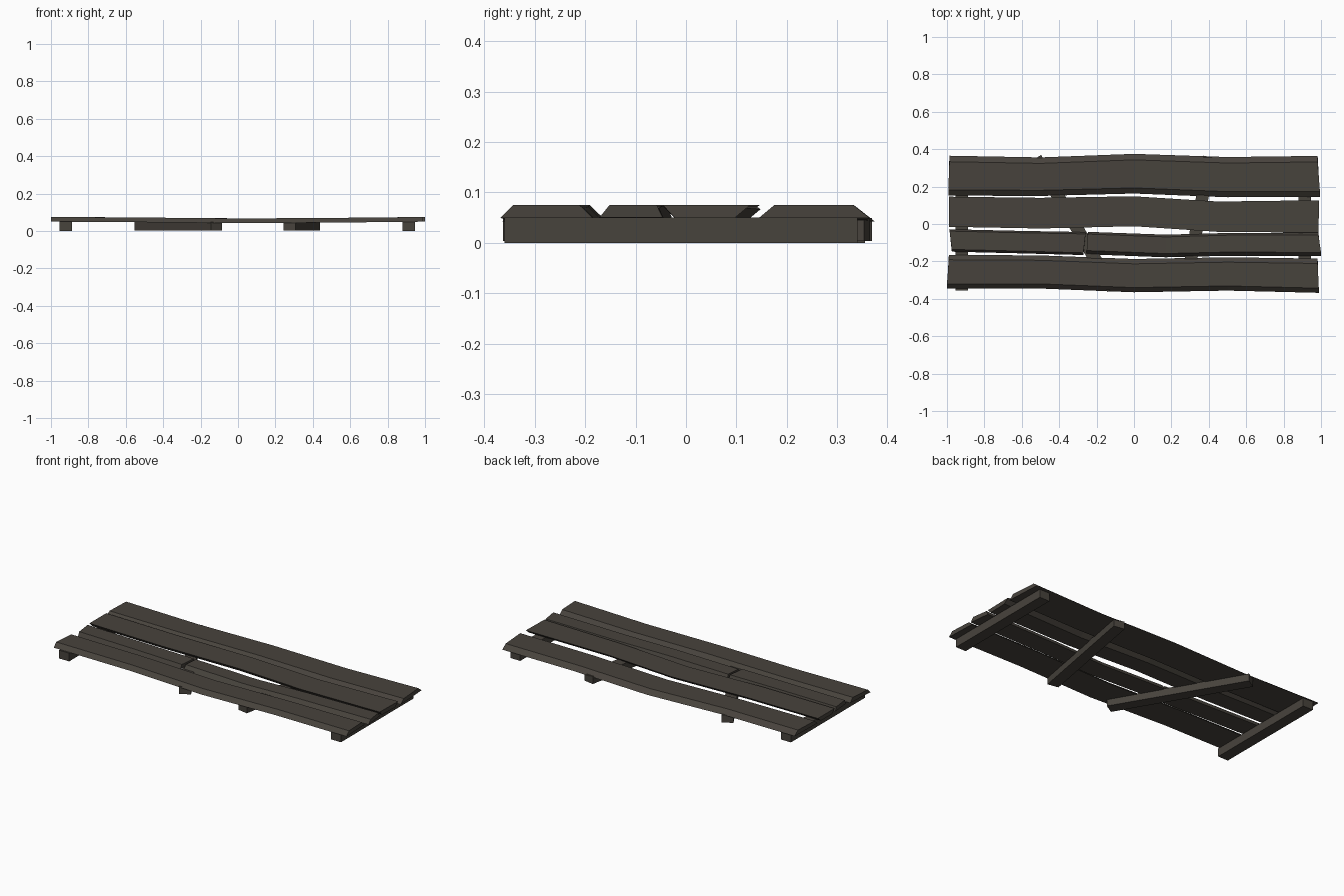
import bpy, bmesh, math
from mathutils import Matrix

if "Cube" in bpy.data.objects:
    bpy.data.objects.remove(bpy.data.objects["Cube"])

wood = bpy.data.materials.new("weathered dark wood")
wood.diffuse_color = (0.064, 0.056, 0.046, 1)
wood.use_nodes = True
wood.node_tree.nodes["Principled BSDF"].inputs["Base Color"].default_value = wood.diffuse_color


def finish(name, bm):
    bmesh.ops.recalc_face_normals(bm, faces=bm.faces)
    mesh = bpy.data.meshes.new(name)
    bm.to_mesh(mesh)
    bm.free()
    mesh.materials.append(wood)
    bpy.context.collection.objects.link(bpy.data.objects.new(name, mesh))


def sag(x):
    # boards dip a little towards the middle
    return -0.009 * max(0.0, 1 - abs(x - 0.1) / 0.9)


def plank(name, stations, top_in=(0, 0), bottom_in=(0, 0), skew=(0, 0)):
    # stations: (x, front edge y, back edge y); insets chamfer the long edges
    bm = bmesh.new()
    rings = []
    for i, (x, y0, y1) in enumerate(stations):
        s = skew[0] if i == 0 else skew[1] if i == len(stations) - 1 else 0
        z = sag(x)
        ring = [(x - s, y0 + bottom_in[0], 0.05 + z), (x + s, y1 - bottom_in[1], 0.05 + z),
                (x + s, y1 - top_in[1], 0.075 + z), (x - s, y0 + top_in[0], 0.075 + z)]
        rings.append([bm.verts.new(p) for p in ring])
    for a, b in zip(rings, rings[1:]):
        for k in range(4):
            n = (k + 1) % 4
            bm.faces.new((a[k], a[n], b[n], b[k]))
    bm.faces.new(rings[0])
    bm.faces.new(rings[-1])
    finish(name, bm)


def beam(name, x, y, length, angle=0, width=0.067, z0=0.0, z1=0.05):
    bm = bmesh.new()
    m = (Matrix.Translation((x, y, (z0 + z1) / 2))
         @ Matrix.Rotation(math.radians(angle), 4, 'Z')
         @ Matrix.Diagonal((width, length, z1 - z0, 1)))
    bmesh.ops.create_cube(bm, size=1, matrix=m)
    finish(name, bm)


# Deck boards, front to back
plank("front_plank", [(-0.995, -0.345, -0.165), (-0.5, -0.345, -0.168), (0, -0.365, -0.187),
                      (0.5, -0.356, -0.178), (0.985, -0.368, -0.185)],
      top_in=(0.025, 0.026), skew=(0.005, -0.003))
plank("broken_plank_left", [(-0.98, -0.148, -0.028), (-0.6, -0.157, -0.037), (-0.265, -0.166, -0.043)],
      top_in=(0.012, 0.01), skew=(-0.006, 0.006))
plank("broken_plank_right", [(-0.25, -0.162, -0.042), (0.17, -0.178, -0.057), (0.5, -0.17, -0.048),
                             (0.993, -0.172, -0.046)],
      top_in=(0.02, 0.012), skew=(0.003, -0.007))
plank("middle_plank", [(-0.99, -0.015, 0.146), (-0.5, -0.024, 0.14), (0, -0.012, 0.148),
                       (0.45, -0.042, 0.12), (0.988, -0.046, 0.127)],
      bottom_in=(0.024, 0.03), skew=(0, 0.002))
plank("back_plank", [(-0.99, 0.152, 0.365), (-0.5, 0.15, 0.356), (0, 0.163, 0.375),
                     (0.5, 0.143, 0.358), (0.988, 0.145, 0.364)],
      top_in=(0.03, 0.032), skew=(0.003, -0.006))

# Cross beams underneath
beam("right_beam", 0.912, -0.01, 0.70)
beam("left_beam", -0.922, 0.0, 0.71)
beam("long_diagonal_beam", -0.32, 0.003, 0.81, 30.5, z0=0.004, z1=0.049)
beam("short_diagonal_beam", 0.34, 0.005, 0.72, -10.4, z0=0.004, z1=0.049)
